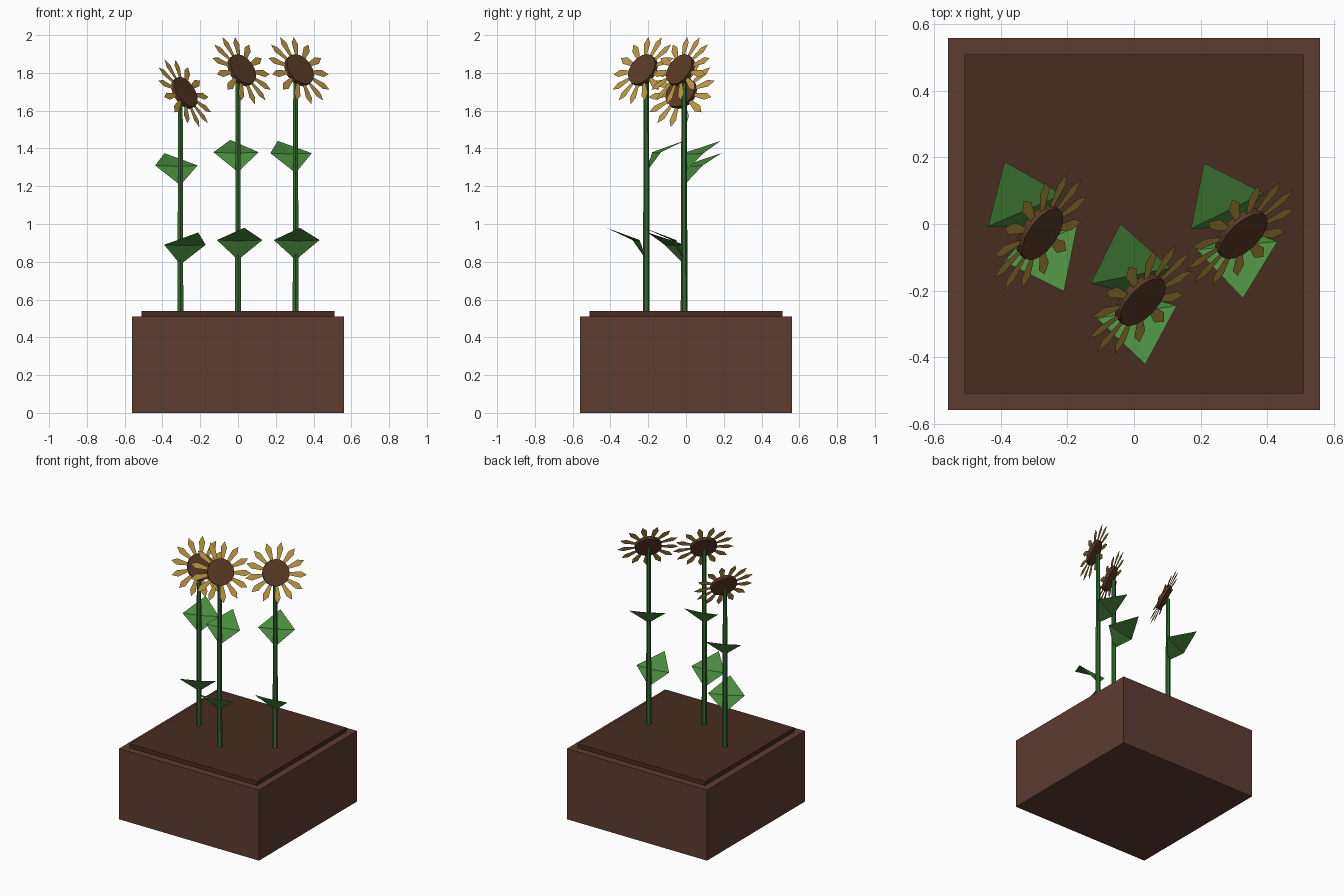
import bpy, bmesh, math
from mathutils import Matrix, Vector

if "Cube" in bpy.data.objects:
    bpy.data.objects.remove(bpy.data.objects["Cube"])


def material(name, rgb):
    m = bpy.data.materials.new(name)
    m.diffuse_color = (*rgb, 1)
    m.use_nodes = True
    m.node_tree.nodes["Principled BSDF"].inputs["Base Color"].default_value = m.diffuse_color
    return m


WOOD = material("planter_brown", (0.11, 0.045, 0.032))
SOIL = material("soil_brown", (0.065, 0.026, 0.015))
STEM = material("stem_green", (0.035, 0.14, 0.03))
LEAF = material("leaf_green", (0.07, 0.26, 0.05))
PETAL = material("petal_gold", (0.5, 0.31, 0.055))
SEED = material("seed_brown", (0.1, 0.042, 0.018))


def make(name, bm, mat):
    me = bpy.data.meshes.new(name)
    bm.to_mesh(me)
    bm.free()
    me.materials.append(mat)
    ob = bpy.data.objects.new(name, me)
    bpy.context.collection.objects.link(ob)
    return ob


def box(name, half, z0, z1, mat):
    bm = bmesh.new()
    m = Matrix.Translation((0, 0, (z0 + z1) / 2)) @ Matrix.Diagonal((2 * half, 2 * half, z1 - z0, 1))
    bmesh.ops.create_cube(bm, size=1, matrix=m)
    make(name, bm, mat)


def cone(name, r0, r1, depth, sides, matrix, mat):
    bm = bmesh.new()
    bmesh.ops.create_cone(bm, cap_ends=True, segments=sides, radius1=r0, radius2=r1,
                          depth=depth, matrix=matrix)
    make(name, bm, mat)


def leaf(name, base, azimuth):
    # Diamond leaf folded across its widest line
    bm = bmesh.new()
    pts = [(0, 0, 0), (0.055, -0.122, 0.105), (0.215, 0, 0.17), (0.055, 0.122, 0.105), (0.055, 0, 0.1)]
    v = [bm.verts.new(p) for p in pts]
    for i in range(4):
        bm.faces.new((v[i], v[(i + 1) % 4], v[4]))
    ob = make(name, bm, LEAF)
    ob.matrix_world = Matrix.Translation(base) @ Matrix.Rotation(math.radians(azimuth), 4, 'Z')


def petals(name, matrix, count=13):
    # Ring of pointed petals, each narrow at the seed disc
    bm = bmesh.new()
    outline = [(0.075, -0.008), (0.165, -0.021), (0.205, 0), (0.165, 0.021), (0.075, 0.008)]
    for i in range(count):
        turn = Matrix.Rotation(math.tau * i / count, 4, 'Z')
        bm.faces.new([bm.verts.new(turn @ Vector((r, w, 0))) for r, w in outline])
    make(name, bm, PETAL).matrix_world = matrix


# Planter
box("planter_box", 0.56, 0, 0.51, WOOD)
box("soil", 0.51, 0.5, 0.54, SOIL)

# Flowers: name, x, y, stem top, head azimuth, upper leaf (z, turn), lower leaf (z, turn)
flowers = [
    ("left", -0.305, -0.01, 1.68, -35, (1.205, 113), (0.785, -64)),
    ("middle", 0, -0.21, 1.80, -43, (1.275, 101), (0.81, -81)),
    ("right", 0.305, -0.01, 1.80, -47, (1.27, 116), (0.81, -84)),
]
for name, x, y, top, az, upper, lower in flowers:
    h = top - 0.53
    cone(name + "_stem", 0.018, 0.014, h, 6, Matrix.Translation((x, y, 0.53 + h / 2)), STEM)
    leaf(name + "_upper_leaf", (x, y, upper[0]), upper[1])
    leaf(name + "_lower_leaf", (x, y, lower[0]), lower[1])
    # Head tilted up by 28 degrees
    head = (Matrix.Translation((x, y, top)) @ Matrix.Rotation(math.radians(az), 4, 'Z')
            @ Matrix.Rotation(math.radians(62), 4, 'Y'))
    cone(name + "_seed_disc", 0.09, 0.09, 0.025, 16, head @ Matrix.Translation((0, 0, 0.03)), SEED)
    petals(name + "_petals", head @ Matrix.Translation((0, 0, 0.03)))
